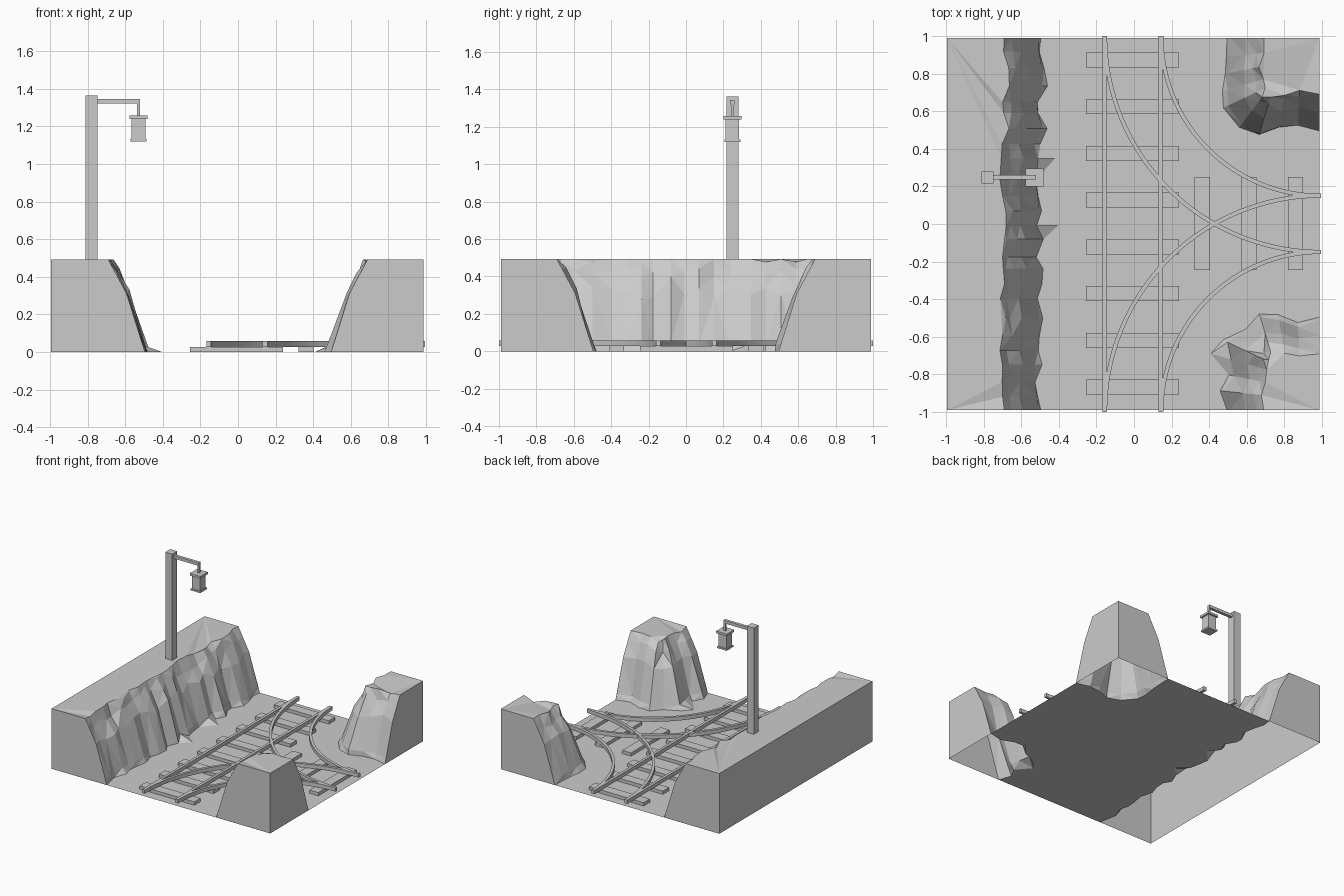
import bpy, bmesh, math, random
from mathutils import Vector

cube = bpy.data.objects.get("Cube")
if cube:
    bpy.data.objects.remove(cube)

GREY = (0.6, 0.6, 0.6, 1)
mat = bpy.data.materials.new("plain_grey")
mat.use_nodes = True
mat.diffuse_color = GREY
mat.node_tree.nodes["Principled BSDF"].inputs["Base Color"].default_value = GREY

HX0, HX1, HY, TOP = -0.995, 0.985, 0.99, 0.493


def finish(name, bm):
    mesh = bpy.data.meshes.new(name)
    bm.to_mesh(mesh)
    bm.free()
    mesh.materials.append(mat)
    ob = bpy.data.objects.new(name, mesh)
    bpy.context.collection.objects.link(ob)
    return ob


def add_box(bm, x0, x1, y0, y1, z0, z1, taper=1.0):
    cx, cy = (x0 + x1) / 2, (y0 + y1) / 2
    verts = bmesh.ops.create_cube(bm, size=1)["verts"]
    for v in verts:
        k = taper if v.co.z < 0 else 1
        v.co = (cx + v.co.x * (x1 - x0) * k, cy + v.co.y * (y1 - y0) * k,
                z0 if v.co.z < 0 else z1)


def box(name, *dims):
    bm = bmesh.new()
    add_box(bm, *dims)
    return finish(name, bm)


# Rock cliffs: open-bottomed shells with a folded face, flat top and outer walls
LEVELS = [(0, 0), (0.08, 0.04), (0.5, 0.31), (0.8, 0.42), (1, TOP)]


def cliff(name, feet, tops, corners, seed, spurs=()):
    rnd = random.Random(seed)
    bm = bmesh.new()
    cols = []
    for i, (f, t) in enumerate(zip(feet, tops)):
        f, t = Vector(f), Vector(t)
        end = i in (0, len(feet) - 1)
        out = (f - t).normalized()
        fold = 0 if end else rnd.uniform(-0.025, 0.025)
        col = []
        for j, (k, z) in enumerate(LEVELS):
            p = f.lerp(t, k)
            if not end:
                p += out * (fold + rnd.uniform(-0.012, 0.012))
                if j == 0 and i in spurs:
                    p += out * 0.09
                if 1 < j < 4:
                    z += rnd.uniform(-0.03, 0.03)
                elif j == 4 and rnd.random() < 0.3:
                    z -= rnd.uniform(0, 0.03)
            col.append(bm.verts.new((p.x, p.y, z)))
        cols.append(col)
    for a, b in zip(cols, cols[1:]):
        for j in range(len(LEVELS) - 1):
            bm.faces.new((a[j], b[j], b[j + 1], a[j + 1]))
    low = [bm.verts.new((x, y, 0)) for x, y in corners]
    high = [bm.verts.new((x, y, TOP)) for x, y in corners]
    bm.faces.new([c[-1] for c in cols] + high)
    bm.faces.new(cols[-1] + [high[0], low[0]])
    bm.faces.new(cols[0] + [high[-1], low[-1]])
    for j in range(len(corners) - 1):
        bm.faces.new((low[j], low[j + 1], high[j + 1], high[j]))
    bmesh.ops.triangulate(bm, faces=bm.faces[:])
    bmesh.ops.recalc_face_normals(bm, faces=bm.faces[:])
    # open shells: make sure the top points up
    top_face = max(bm.faces, key=lambda q: q.calc_center_median().z)
    if top_face.normal.z < 0:
        bmesh.ops.reverse_faces(bm, faces=bm.faces[:])
    edge = [c[0].co.copy() for c in cols]
    finish(name, bm)
    return edge


# Long side wall
rnd = random.Random(4)
N = 24
ys = [HY * (2 * i / N - 1) + (rnd.uniform(-0.02, 0.02) if 0 < i < N else 0)
      for i in range(N + 1)]
wall_edge = cliff("side_cliff", [(-0.495, y) for y in ys],
                  [(-0.69, y) for y in ys],
                  [(HX0, HY), (HX0, -HY)], 7, spurs=(12, 16))

# Two corner outcrops, mirrored front to back
foot = [(0.495, HY), (0.49, 0.89), (0.49, 0.8), (0.48, 0.71), (0.48, 0.62),
        (0.58, 0.54), (0.67, 0.49), (0.77, 0.5), (0.87, 0.5), (HX1, 0.495)]
crest = [(0.69, HY), (0.69, 0.91), (0.69, 0.84), (0.69, 0.77), (0.69, 0.72),
         (0.7, 0.7), (0.73, 0.69), (0.8, 0.69), (0.88, 0.69), (HX1, 0.69)]


def flip(pts):
    return [(x, -y) for x, y in pts]


back_edge = cliff("back_outcrop", foot, crest, [(HX1, HY)], 11)
front_edge = cliff("front_outcrop", flip(foot), flip(crest), [(HX1, -HY)], 23,
                   spurs=(3,))

# Ground between the cliff feet
bm = bmesh.new()
outline = wall_edge + back_edge + front_edge[::-1]
ground = bm.faces.new([bm.verts.new(p) for p in outline])
ground.normal_update()
if ground.normal.z < 0:
    ground.normal_flip()
bmesh.ops.triangulate(bm, faces=[ground])
finish("ground", bm)

# Sleepers
SZ, RZ = 0.027, 0.058
bm = bmesh.new()
for i in range(8):
    y = (i - 3.5) * 0.2485 + 0.0025
    add_box(bm, -0.255, 0.24, y - 0.04, y + 0.04, 0, SZ)
finish("main_sleepers", bm)
bm = bmesh.new()
for i in range(3):
    x = 0.363 + i * 0.248
    add_box(bm, x - 0.04, x + 0.04, -0.245, 0.25, 0, SZ)
finish("branch_sleepers", bm)

# Straight rails
for name, x in (("right_rail", -0.157), ("left_rail", 0.141)):
    box(name, x - 0.011, x + 0.011, -1, 1, SZ, RZ)


# Curved rails: quarter arcs with a square section
def arc_rail(name, cy, radius, sign, steps=32):
    bm = bmesh.new()
    rings = []
    for i in range(steps + 1):
        a = math.pi / 2 * i / steps
        rings.append([bm.verts.new((0.995 - r * math.cos(a),
                                    cy - sign * r * math.sin(a), z))
                      for r, z in ((radius - 0.011, SZ), (radius + 0.011, SZ),
                                   (radius + 0.011, RZ), (radius - 0.011, RZ))])
    for a, b in zip(rings, rings[1:]):
        for j in range(4):
            k = (j + 1) % 4
            bm.faces.new((a[j], a[k], b[k], b[j]))
    bm.faces.new(rings[0])
    bm.faces.new(rings[-1])
    bmesh.ops.recalc_face_normals(bm, faces=bm.faces[:])
    finish(name, bm)


for side, cy, sign in (("back", 1, 1), ("front", -0.998, -1)):
    arc_rail(side + "_outer_curved_rail", cy, 1.149, sign)
    arc_rail(side + "_inner_curved_rail", cy, 0.85, sign)

# Lamp post with hanging lantern
LX, LY = -0.529, 0.248


def lamp_part(name, half, z0, z1, taper=1.0):
    box(name, LX - half, LX + half, LY - half, LY + half, z0, z1, taper)


box("lamp_post", -0.81, -0.747, LY - 0.032, LY + 0.032, 0.47, 1.363)
box("lamp_arm", -0.75, -0.521, LY - 0.012, LY + 0.012, 1.32, 1.344)
lamp_part("lantern_hanger", 0.008, 1.255, 1.325)
lamp_part("lantern_cap", 0.048, 1.24, 1.258)
lamp_part("lantern_body", 0.036, 1.13, 1.242)
lamp_part("lantern_base", 0.043, 1.118, 1.132)
